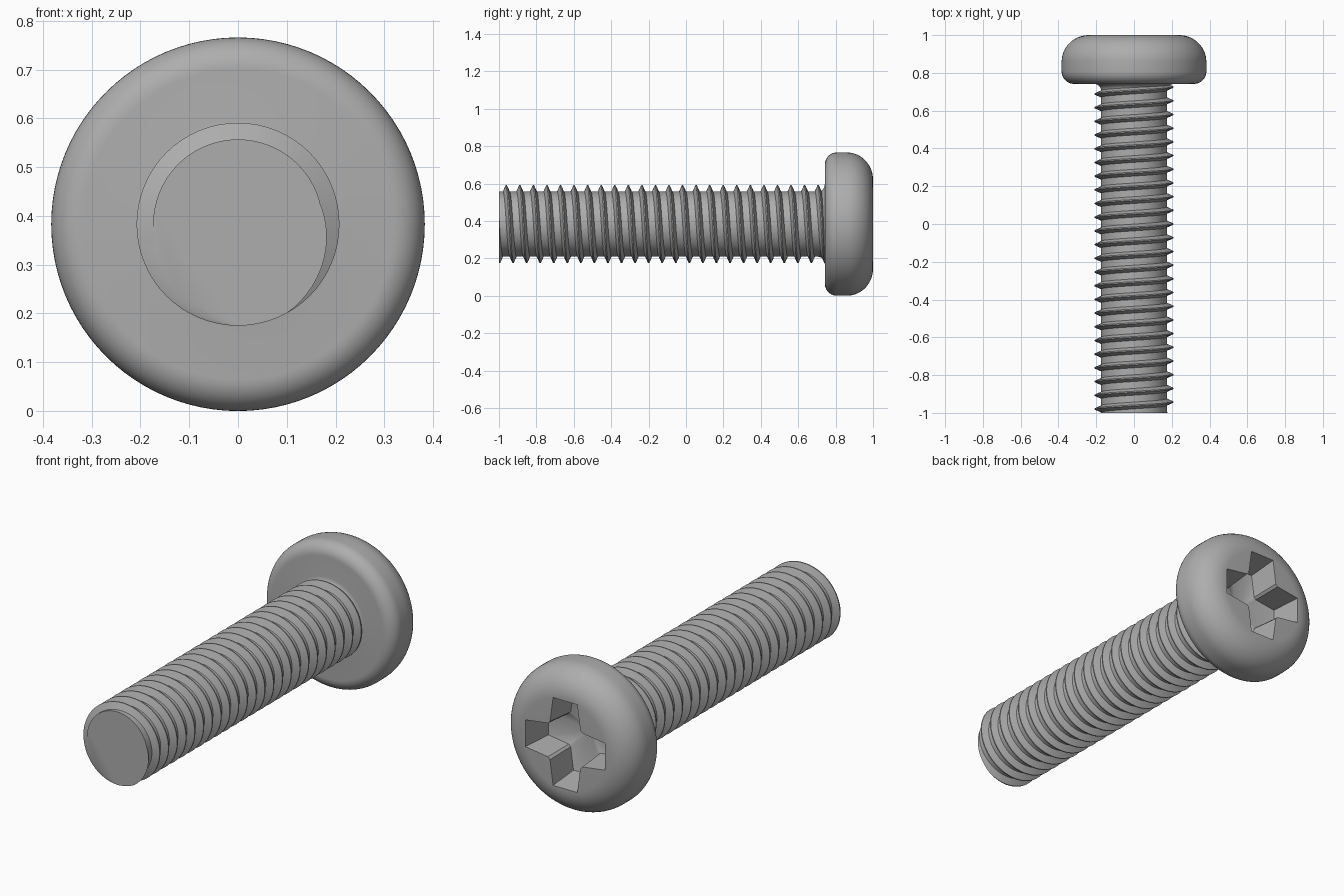
import bpy, bmesh
from math import sin, cos, pi, radians

if "Cube" in bpy.data.objects:
    bpy.data.objects.remove(bpy.data.objects["Cube"])

AXIS_Z = 0.383      # height of the screw axis, which runs along y
PITCH = 0.0725
ROOT, CREST = 0.174, 0.208

steel = bpy.data.materials.new("grey_steel")
steel.use_nodes = True
steel.diffuse_color = (0.42, 0.42, 0.42, 1)
steel.node_tree.nodes["Principled BSDF"].inputs["Base Color"].default_value = (0.42, 0.42, 0.42, 1)


def make_object(name, bm):
    bmesh.ops.recalc_face_normals(bm, faces=bm.faces)
    mesh = bpy.data.meshes.new(name)
    bm.to_mesh(mesh)
    bm.free()
    mesh.materials.append(steel)
    obj = bpy.data.objects.new(name, mesh)
    bpy.context.collection.objects.link(obj)
    return obj


def smooth(obj, degrees=32):
    obj.data.shade_smooth()
    obj.data.set_sharp_from_angle(angle=radians(degrees))


def around(r, y, a):
    return (-r * cos(a), y, AXIS_Z + r * sin(a))


def arc(cr, cy, rr, ry, start, end, steps=10):
    """Points (radius, y) on an elliptical arc, angles in degrees."""
    angles = [radians(start + (end - start) * i / steps) for i in range(steps + 1)]
    return [(cr + rr * cos(t), cy + ry * sin(t)) for t in angles]


def lathe(profile, segments=96):
    """Spin a (radius, y) profile round the axis and cap both ends."""
    bm = bmesh.new()
    rings = [[bm.verts.new(around(r, y, 2 * pi * s / segments)) for s in range(segments)]
             for r, y in profile]
    for low, high in zip(rings, rings[1:]):
        for s in range(segments):
            n = (s + 1) % segments
            bm.faces.new((low[s], low[n], high[n], high[s]))
    bm.faces.new(rings[0])
    bm.faces.new(rings[-1])
    return bm


# Threaded shank: a helical ridge profile, trimmed flat at both ends
bm = bmesh.new()
SEG = 64
ridge = [(-0.018, ROOT), (-0.003, CREST), (0.003, CREST), (0.018, ROOT)]
profile = [(k * PITCH + dy, r) for k in range(-2, 26) for dy, r in ridge]
columns = [[bm.verts.new(around(r, -0.979 + y + PITCH * s / SEG, 2 * pi * s / SEG))
            for y, r in profile] for s in range(SEG + 1)]
for left, right in zip(columns, columns[1:]):
    for i in range(len(profile) - 1):
        bm.faces.new((left[i], left[i + 1], right[i + 1], right[i]))
bmesh.ops.remove_doubles(bm, verts=bm.verts, dist=1e-5)
for y, side in ((-1, -1), (0.76, 1)):
    geom = bm.verts[:] + bm.edges[:] + bm.faces[:]
    cut = bmesh.ops.bisect_plane(bm, geom=geom, plane_co=(0, y, 0),
                                 plane_no=(0, side, 0), clear_outer=True)
    rim = [e for e in cut["geom_cut"] if isinstance(e, bmesh.types.BMEdge) and e.is_boundary]
    bmesh.ops.contextual_create(bm, geom=rim)
smooth(make_object("threaded_shank", bm))

# Pan head with a fillet under it
head_profile = ([(ROOT - 0.001, 0.69)]
                + arc(0.212, 0.705, 0.038, 0.037, 180, 90, 6)
                + arc(0.318, 0.807, 0.065, 0.065, -90, 0)
                + arc(0.238, 0.86, 0.145, 0.14, 0, 90, 14))
head = make_object("pan_head", lathe(head_profile))

# Cross-shaped recess cutter with slightly tapered walls and a conical floor
bm = bmesh.new()
TIP, ARM, INNER = 0.23, 0.07, 0.088
outline = []
for q in range(4):
    c, s = round(cos(q * pi / 2)), round(sin(q * pi / 2))
    for u, v in ((TIP, -ARM), (TIP, ARM), (INNER + 0.012, INNER), (INNER, INNER + 0.012)):
        outline.append((u * c - v * s, u * s + v * c))
rings = [[bm.verts.new((u * k, y, AXIS_Z + v * k)) for u, v in outline]
         for k, y in ((1.02, 1.03), (1, 1), (0.91, 0.84))]
count = len(outline)
for low, high in zip(rings, rings[1:]):
    for i in range(count):
        n = (i + 1) % count
        bm.faces.new((low[i], low[n], high[n], high[i]))
bm.faces.new(rings[0])
point = bm.verts.new((0, 0.79, AXIS_Z))
for i in range(count):
    bm.faces.new((rings[-1][i], rings[-1][(i + 1) % count], point))
cutter = make_object("recess_cutter", bm)
cutter.hide_render = True

# Cut the recess and keep the result as plain mesh
cut = head.modifiers.new("recess", "BOOLEAN")
cut.operation, cut.solver, cut.object = "DIFFERENCE", "EXACT", cutter
graph = bpy.context.evaluated_depsgraph_get()
recessed = bpy.data.meshes.new_from_object(head.evaluated_get(graph))
head.modifiers.clear()
head.data = recessed
bpy.data.objects.remove(cutter)
smooth(head)
